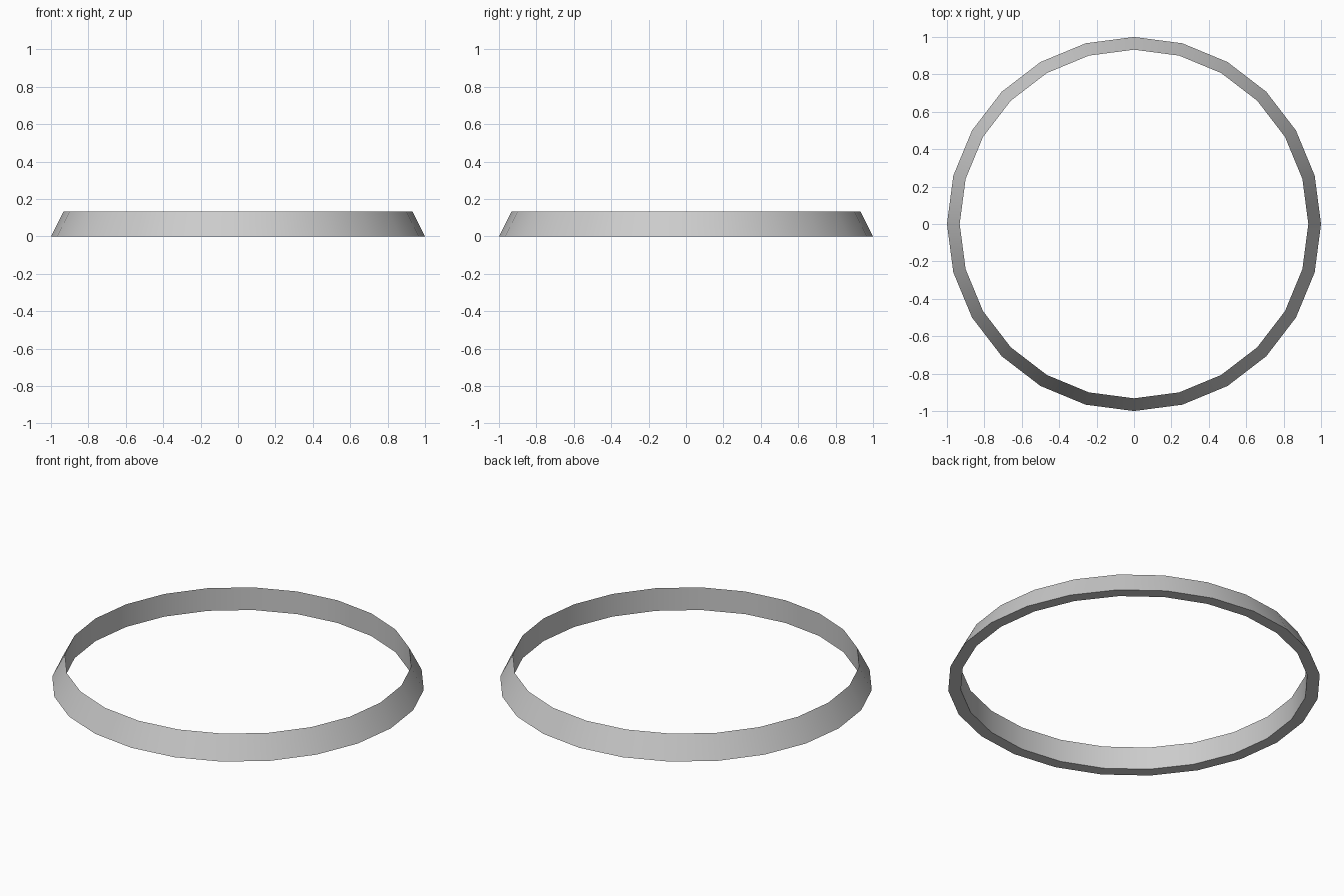
import bpy, bmesh, math

if "Cube" in bpy.data.objects:
    bpy.data.objects.remove(bpy.data.objects["Cube"])

SIDES = 24
# Triangular cross-section (radius, z): sloped outside, upright inside, flat base
PROFILE = [(1.0, 0.0), (0.932, 0.134), (0.932, 0.0)]

# Ring: sweep the cross-section around the z axis
bm = bmesh.new()
loops = []
for i in range(SIDES):
    a = 2 * math.pi * i / SIDES
    loops.append([bm.verts.new((r * math.cos(a), r * math.sin(a), z)) for r, z in PROFILE])

n = len(PROFILE)
for i in range(SIDES):
    here, there = loops[i], loops[(i + 1) % SIDES]
    for j in range(n):
        k = (j + 1) % n
        bm.faces.new((here[j], there[j], there[k], here[k]))
bmesh.ops.recalc_face_normals(bm, faces=bm.faces)

mesh = bpy.data.meshes.new("bevelled_ring")
bm.to_mesh(mesh)
bm.free()
ring = bpy.data.objects.new("bevelled_ring", mesh)
bpy.context.collection.objects.link(ring)

# Smooth around the ring, crisp rims
bpy.context.view_layer.objects.active = ring
ring.select_set(True)
bpy.ops.object.shade_smooth_by_angle(angle=math.radians(25))
